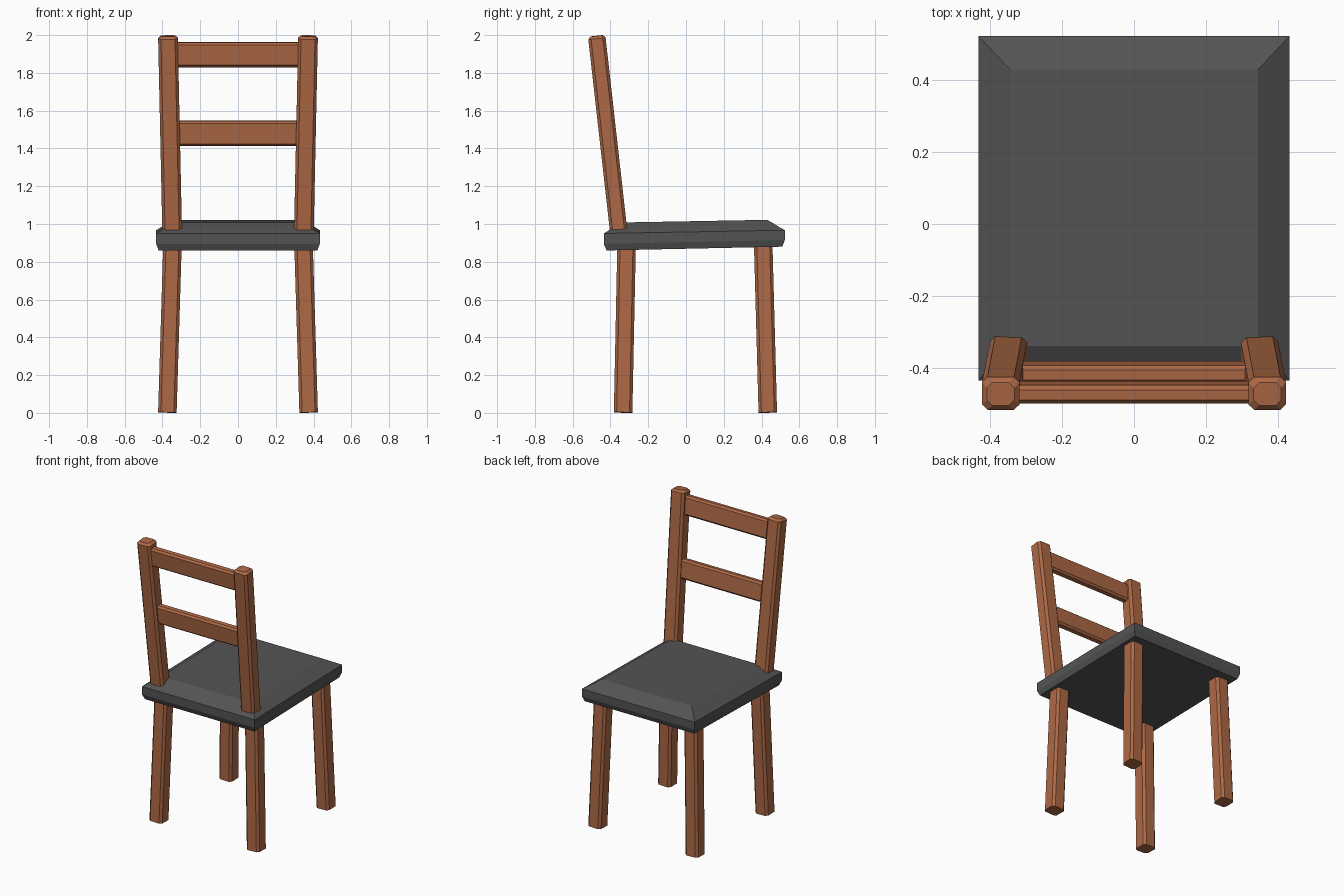
import bpy, bmesh
from mathutils import Vector

if "Cube" in bpy.data.objects:
    bpy.data.objects.remove(bpy.data.objects["Cube"])


def material(name, rgb):
    m = bpy.data.materials.new(name)
    m.diffuse_color = (*rgb, 1)
    m.use_nodes = True
    m.node_tree.nodes["Principled BSDF"].inputs["Base Color"].default_value = m.diffuse_color
    return m


WOOD = material("warm brown wood", (0.42, 0.14, 0.06))
PAD = material("dark grey", (0.088, 0.088, 0.088))


def loft(name, rings, mat):
    """Skin a stack of matching rings and cap both ends."""
    bm = bmesh.new()
    loops = [[bm.verts.new(p) for p in ring] for ring in rings]
    n = len(loops[0])
    for lo, hi in zip(loops, loops[1:]):
        for i in range(n):
            j = (i + 1) % n
            bm.faces.new((lo[i], lo[j], hi[j], hi[i]))
    bm.faces.new(loops[0][::-1])
    bm.faces.new(loops[-1])
    bmesh.ops.recalc_face_normals(bm, faces=bm.faces)
    mesh = bpy.data.meshes.new(name)
    bm.to_mesh(mesh)
    bm.free()
    mesh.materials.append(mat)
    obj = bpy.data.objects.new(name, mesh)
    bpy.context.collection.objects.link(obj)
    return obj


def beam(name, a, b, w, d, hint=(1, 0, 0), c=0.015, cap=0.0):
    """Chamfered bar from a to b; w is measured along hint, d across it."""
    a, b, hint = Vector(a), Vector(b), Vector(hint)
    t = (b - a).normalized()
    u = (hint - t * hint.dot(t)).normalized()
    v = t.cross(u)

    def ring(p, inset):
        x, y = w / 2 - inset, d / 2 - inset
        pts = [(x, y - c), (x - c, y), (c - x, y), (-x, y - c),
               (-x, c - y), (c - x, -y), (x - c, -y), (x, c - y)]
        return [p + u * i + v * j for i, j in pts]

    rings = [ring(a, 0), ring(b - t * cap, 0)]
    if cap:
        rings.append(ring(b, cap))
    return loft(name, rings, WOOD)


# Seat: slightly tilted slab with a broad top bevel
def seat_ring(x, y0, y1, z0, z1):
    return [(-x, y0, z0), (x, y0, z0), (x, y1, z1), (-x, y1, z1)]


loft("seat", [
    seat_ring(0.42, -0.42, 0.51, 0.86, 0.88),
    seat_ring(0.433, -0.435, 0.523, 0.895, 0.915),
    seat_ring(0.433, -0.435, 0.523, 0.95, 0.967),
    seat_ring(0.345, -0.34, 0.43, 1.008, 1.022),
], PAD)

# Splayed legs and leaning back posts, mirrored in x
for s, side in ((-1, "left"), (1, "right")):
    beam(f"{side}_front_leg", (s * 0.374, -0.333, 0.002),
         (s * 0.346, -0.314, 0.92), 0.098, 0.098)
    beam(f"{side}_rear_leg", (s * 0.374, 0.433, 0.002),
         (s * 0.346, 0.408, 0.92), 0.098, 0.098)
    beam(f"{side}_back_post", (s * 0.348, -0.353, 0.93),
         (s * 0.371, -0.473, 1.996), 0.104, 0.092, cap=0.014)

# Back slats, leaning with the posts
LEAN = (0, -0.112, 1)
for name, y, z in (("upper_slat", -0.468, 1.897), ("lower_slat", -0.413, 1.48)):
    beam(name, (-0.345, y, z), (0.345, y, z), 0.132, 0.052, hint=LEAN, c=0.012)
